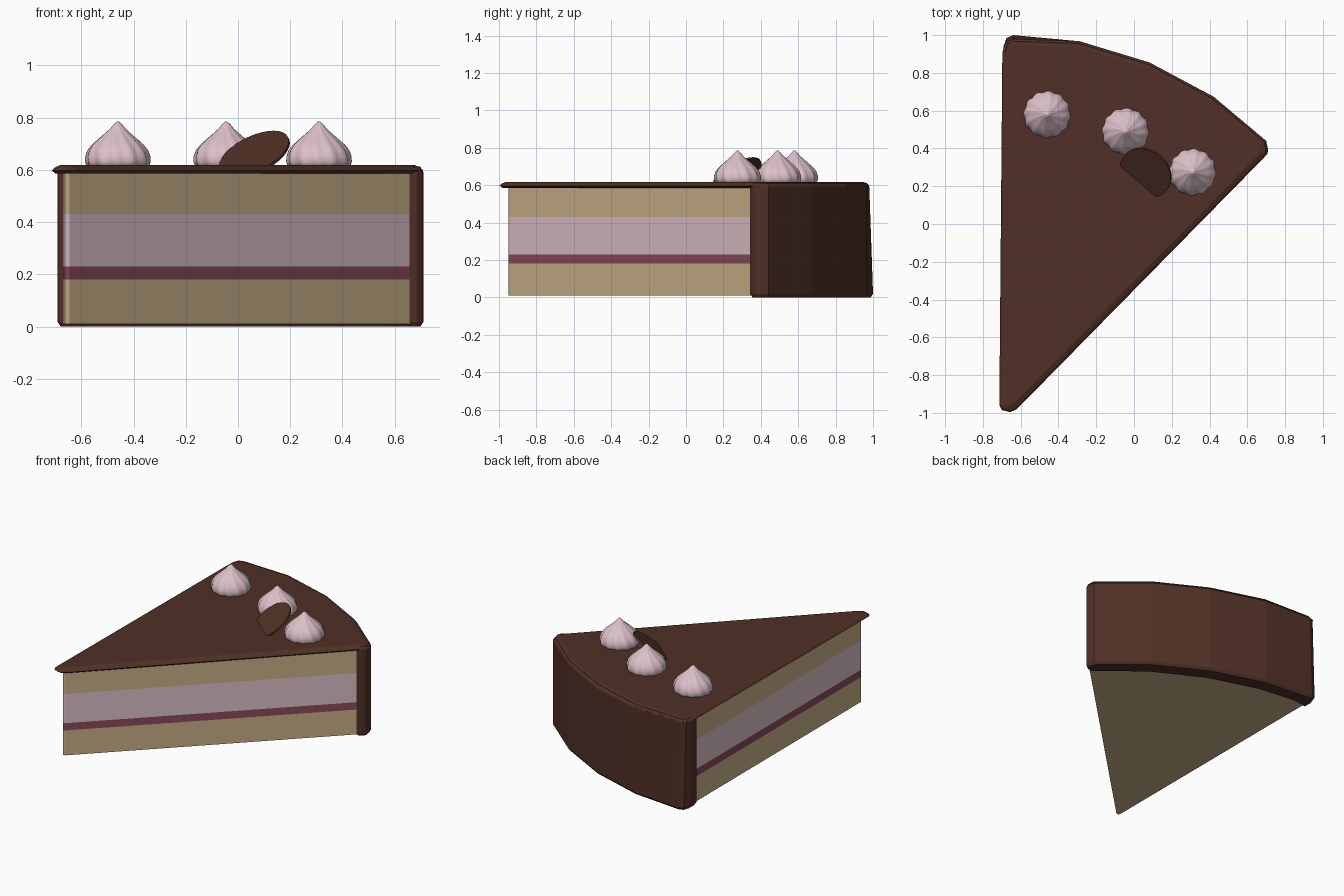
import bpy, bmesh, math
from mathutils import Vector, Matrix

if "Cube" in bpy.data.objects:
    bpy.data.objects.remove(bpy.data.objects["Cube"])


def lin(c):
    c /= 255
    return c / 12.92 if c <= 0.04045 else ((c + 0.055) / 1.055) ** 2.4


def material(name, *rgb):
    m = bpy.data.materials.new(name)
    m.diffuse_color = (*[lin(c) for c in rgb], 1)
    m.use_nodes = True
    m.node_tree.nodes["Principled BSDF"].inputs["Base Color"].default_value = m.diffuse_color
    return m


CHOCOLATE = material("chocolate", 80, 48, 38)
SPONGE = material("sponge", 202, 176, 137)
CREAM = material("pink cream", 220, 192, 200)
JAM = material("berry jam", 138, 74, 90)


def inset(poly, d):
    """Mitred inset of a counter-clockwise outline."""
    out = []
    for i, p in enumerate(poly):
        p = Vector(p)
        e1 = (p - Vector(poly[i - 1])).normalized()
        e2 = (Vector(poly[(i + 1) % len(poly)]) - p).normalized()
        n1, n2 = Vector((-e1.y, e1.x)), Vector((-e2.y, e2.x))
        out.append(p + (n1 + n2) * d / (1 + max(n1.dot(n2), -0.4)))
    return out


def loft(name, rings, mat, smooth=False):
    """Skin a stack of equal-length closed rings and cap both ends."""
    bm = bmesh.new()
    vs = [[bm.verts.new(p) for p in r] for r in rings]
    n = len(vs[0])
    for a, b in zip(vs, vs[1:]):
        for i in range(n):
            bm.faces.new((a[i], a[(i + 1) % n], b[(i + 1) % n], b[i]))
    bm.faces.new(vs[0][::-1])
    bm.faces.new(vs[-1])
    bmesh.ops.recalc_face_normals(bm, faces=bm.faces)
    me = bpy.data.meshes.new(name)
    bm.to_mesh(me)
    bm.free()
    me.materials.append(mat)
    for f in me.polygons:
        f.use_smooth = smooth
    ob = bpy.data.objects.new(name, me)
    bpy.context.collection.objects.link(ob)
    return ob


def prism(name, outline, levels, mat):
    return loft(name, [[(p[0], p[1], z) for p in inset(outline, d)] for z, d in levels], mat)


def arc(r, degrees):
    return [(-0.67 + r * math.sin(math.radians(a)), -0.96 + r * math.cos(math.radians(a)))
            for a in degrees]


# Cake layers: the same wedge stacked at different heights
wedge = [(-0.67, -0.935), (-0.662, -0.948), (-0.645, -0.943), (0.665, 0.352)]
wedge += arc(1.88, (33.75, 22.5, 11.25)) + [(-0.67, 0.91)]
for name, z0, z1, mat in (("bottom_sponge", 0.01, 0.18, SPONGE), ("jam_layer", 0.18, 0.23, JAM),
                          ("cream_layer", 0.23, 0.43, CREAM), ("top_sponge", 0.43, 0.592, SPONGE)):
    prism(name, wedge, ((z0, 0), (z1, 0)), mat)

# Chocolate top, slightly overhanging the cut sides
outer = arc(1.965, (33.75, 22.5, 11.25))
cap = [(-0.713, -0.96), (-0.70, -0.985), (-0.655, -0.996), (-0.62, -0.98),
       (0.69, 0.353), (0.71, 0.385), (0.70, 0.44)] + outer
cap += [(-0.64, 0.98), (-0.68, 0.965), (-0.697, 0.91)]
prism("chocolate_top", cap, ((0.585, 0.015), (0.597, 0), (0.608, 0.01), (0.618, 0.032)), CHOCOLATE)

# Chocolate back wall, curved and chamfered, flaring at its left foot
wall = [(0.655, 0.343), (0.685, 0.35), (0.706, 0.372), (0.71, 0.395), (0.70, 0.44)] + outer
wall += [(-0.64, 0.98), (-0.675, 0.965), (-0.691, 0.92), (-0.69, 0.87)]
wall += arc(1.85, (3, 11.25, 22.5, 33.75, 42))
ob = prism("chocolate_back", wall, ((0.0, 0.012), (0.018, 0), (0.59, 0), (0.612, 0.012)), CHOCOLATE)
for v in ob.data.vertices:
    if v.co.z < 0.1 and v.co.x < -0.6 and v.co.y > 0.9:
        v.co.y += 0.02

# Piped cream swirls with twisted ribs
profile = ((0.115, 0.61), (0.122, 0.632), (0.122, 0.65), (0.113, 0.675), (0.098, 0.695),
           (0.075, 0.717), (0.052, 0.737), (0.03, 0.757), (0.015, 0.775), (0.004, 0.785))
N = 60
for k, (cx, cy) in enumerate(((-0.46, 0.58), (-0.045, 0.49), (0.31, 0.275))):
    rings = []
    for r, z in profile:
        ring = []
        for i in range(N):
            t = 2 * math.pi * i / N
            q = r * (1 + 0.035 * math.cos(12 * t + 22 * (z - 0.61)))
            ring.append((cx + q * math.cos(t), cy + q * math.sin(t), z))
        rings.append(ring)
    loft(f"cream_swirl_{k + 1}", rings, CREAM, True)

# Thin chocolate disc leaning out of the top
d = Vector((0.76, -0.65, 0)).normalized()
u = Vector((0.65 * 0.8, 0.76 * 0.8, 0.6)).normalized()
n = d.cross(u)
c = Vector((0.063, 0.273, 0.658))
loft("chocolate_disc", [[c + n * h + 0.145 * (d * math.cos(2 * math.pi * i / 32)
                                               + u * math.sin(2 * math.pi * i / 32))
                         for i in range(32)] for h in (-0.006, 0.006)], CHOCOLATE)
